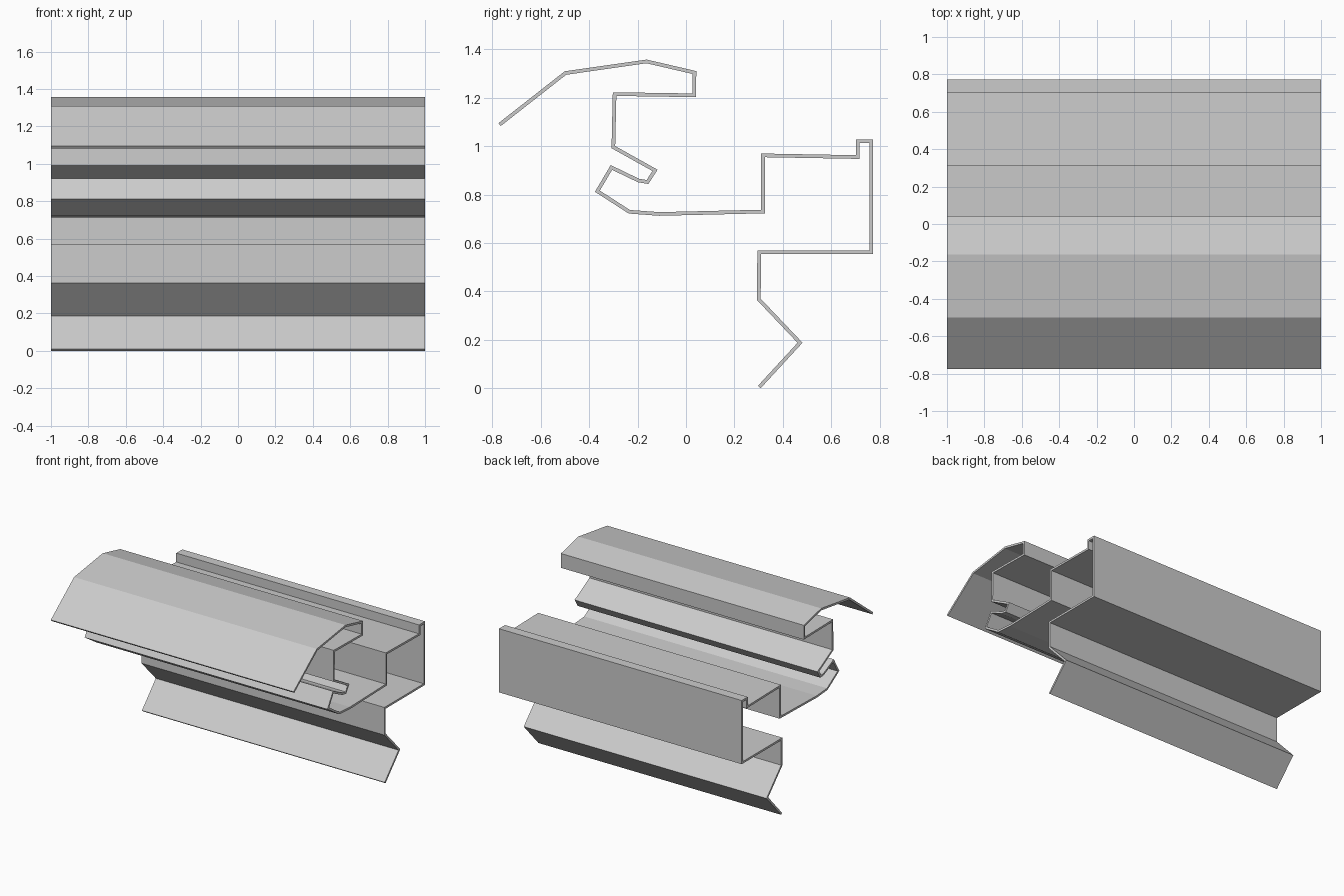
import bpy
import bmesh

if "Cube" in bpy.data.objects:
    bpy.data.objects.remove(bpy.data.objects["Cube"])

THICKNESS = 0.015
HALF_LENGTH = 1.0

# Centre line of the folded sheet (y, z), from the front lip down to the foot
PROFILE = [
    (-0.77, 1.089), (-0.498, 1.302), (-0.163, 1.35), (0.035, 1.304),
    (0.034, 1.21), (-0.295, 1.215), (-0.30, 0.996), (-0.128, 0.90),
    (-0.159, 0.852), (-0.196, 0.858), (-0.308, 0.912), (-0.366, 0.814),
    (-0.234, 0.729), (-0.11, 0.72), (0.318, 0.73), (0.318, 0.962),
    (0.709, 0.955), (0.709, 1.021), (0.765, 1.021), (0.765, 0.562),
    (0.302, 0.562), (0.301, 0.367), (0.471, 0.188), (0.303, 0.0055),
]

# Sweep the profile along x
bm = bmesh.new()
verts = [bm.verts.new((-HALF_LENGTH, y, z)) for y, z in PROFILE]
edges = [bm.edges.new(pair) for pair in zip(verts, verts[1:])]
swept = bmesh.ops.extrude_edge_only(bm, edges=edges)["geom"]
new_verts = [g for g in swept if isinstance(g, bmesh.types.BMVert)]
bmesh.ops.translate(bm, verts=new_verts, vec=(2 * HALF_LENGTH, 0, 0))
bmesh.ops.recalc_face_normals(bm, faces=bm.faces)

mesh = bpy.data.meshes.new("folded_sheet")
bm.to_mesh(mesh)
bm.free()
sheet = bpy.data.objects.new("folded_sheet", mesh)
bpy.context.collection.objects.link(sheet)

# Even wall thickness with mitred folds
wall = sheet.modifiers.new("wall_thickness", "SOLIDIFY")
wall.thickness = THICKNESS
wall.offset = 0
wall.use_even_offset = True
